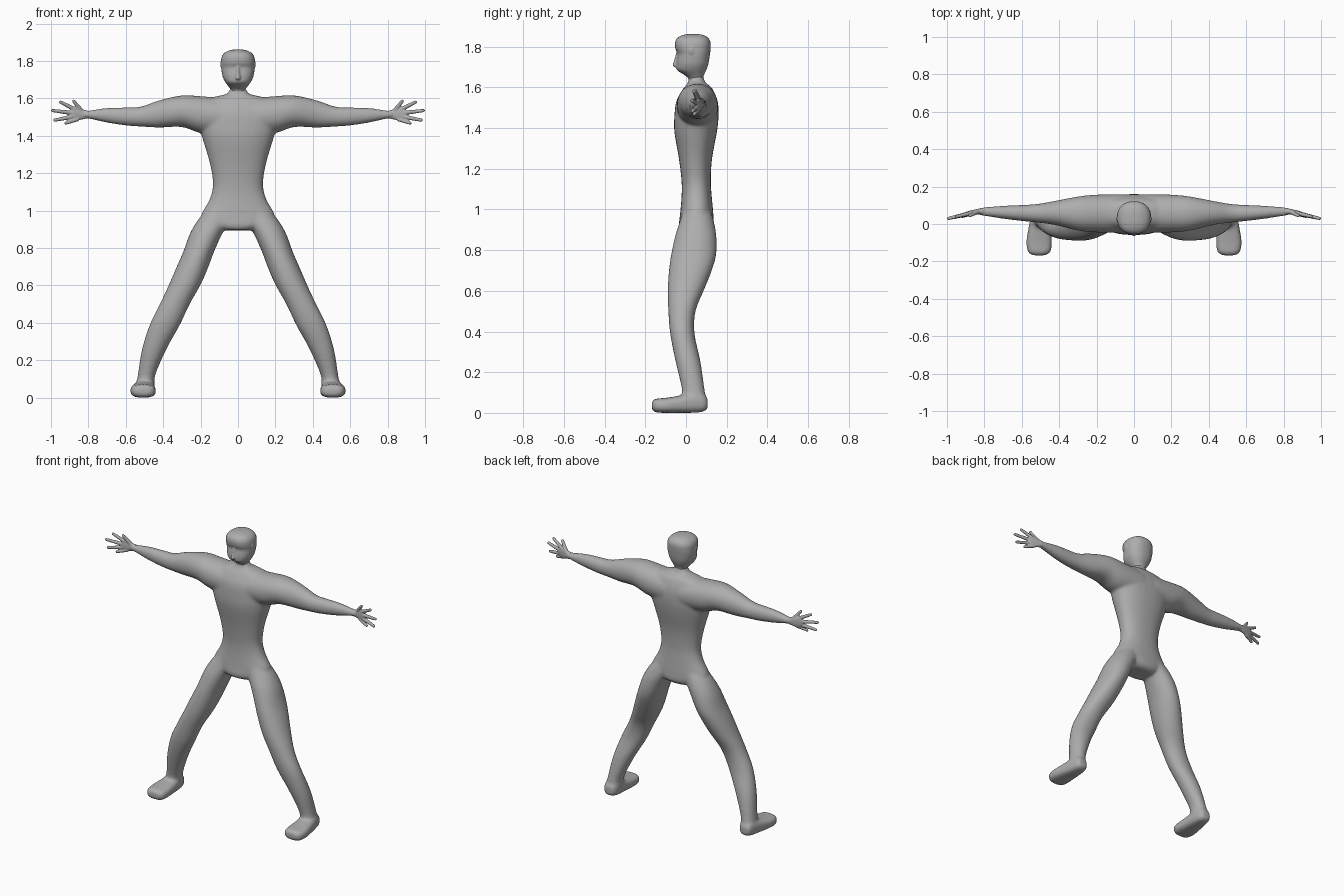
import bpy, bmesh, math
from mathutils import Vector

skin = bpy.data.materials.new("matte grey")
skin.diffuse_color = (0.42, 0.42, 0.42, 1)


def spline(rows, steps=4):
    """Catmull-Rom interpolation through the section rows."""
    out = []
    for i in range(len(rows) - 1):
        a, b, c, d = (rows[max(0, min(len(rows) - 1, i + k))] for k in (-1, 0, 1, 2))
        for s in range(steps):
            t = s / steps
            out.append([0.5 * (2 * q + (r - p) * t + (2 * p - 5 * q + 4 * r - w) * t * t
                               + (3 * q - p - 3 * r + w) * t ** 3)
                        for p, q, r, w in zip(a, b, c, d)])
    return out + [list(rows[-1])]


def loft(bm, axis, rows, side=1, power=2.3, n=32):
    """Closed tube of rounded sections: (position, a0, a1, b0, b1)."""
    rings = []
    for t, a0, a1, b0, b1 in spline(rows):
        ring = []
        for k in range(n):
            c, s = math.cos(2 * math.pi * k / n), math.sin(2 * math.pi * k / n)
            a = (a0 + a1) / 2 + (a1 - a0) / 2 * math.copysign(abs(c) ** (2 / power), c)
            b = (b0 + b1) / 2 + (b1 - b0) / 2 * math.copysign(abs(s) ** (2 / power), s)
            x, y, z = {'z': (a, b, t), 'x': (t, b, a), 'y': (a, t, b)}[axis]
            ring.append(bm.verts.new((side * x, y, z)))
        rings.append(ring)
    for r, q in zip(rings, rings[1:]):
        for k in range(n):
            bm.faces.new((r[k], r[(k + 1) % n], q[(k + 1) % n], q[k]))
    bm.faces.new(rings[0])
    bm.faces.new(rings[-1])


def ball(bm, centre, radii):
    vs = bmesh.ops.create_icosphere(bm, subdivisions=3, radius=1)["verts"]
    for v in vs:
        v.co = Vector(centre) + Vector([c * r for c, r in zip(v.co, radii)])


def finger(bm, p, q, r0, r1):
    p, q = Vector(p), Vector(q)
    d = q - p
    vs = bmesh.ops.create_cone(bm, cap_ends=True, segments=16, radius1=r0, radius2=r1,
                               depth=d.length)["verts"]
    rot = d.to_track_quat('Z', 'Y')
    for v in vs:
        v.co = rot @ v.co + (p + q) / 2
    ball(bm, q, (r1, r1, r1))


def finish(bm, name, voxel, smooth):
    """Fuse the overlapping shells into one smooth skin."""
    bmesh.ops.recalc_face_normals(bm, faces=bm.faces)
    me = bpy.data.meshes.new(name)
    bm.to_mesh(me)
    bm.free()
    me.materials.append(skin)
    for f in me.polygons:
        f.use_smooth = True
    ob = bpy.data.objects.new(name, me)
    bpy.context.collection.objects.link(ob)
    m = ob.modifiers.new("fuse", 'REMESH')
    m.mode, m.voxel_size, m.use_smooth_shade = 'VOXEL', voxel, True
    m = ob.modifiers.new("soften", 'SMOOTH')
    m.factor, m.iterations = 0.5, smooth


# torso (z, x0, x1, front, back)
body = bmesh.new()
torso = [(.895, .09, -.02, .11), (.92, .15, -.035, .135), (.97, .198, -.03, .135),
         (1.06, .152, -.022, .127), (1.14, .134, -.022, .122), (1.25, .15, -.035, .128),
         (1.38, .188, -.057, .152), (1.46, .21, -.057, .16), (1.53, .21, -.048, .155),
         (1.585, .19, -.02, .135), (1.61, .12, 0, .115), (1.625, .06, .01, .095),
         (1.66, .037, .018, .083)]
loft(body, 'z', [(z, -w, w, f, b) for z, w, f, b in torso])

for side in (1, -1):
    # arm (x, bottom, top, front, back)
    loft(body, 'x', [(.05, 1.40, 1.60, -.045, .16), (.2, 1.415, 1.612, -.045, .157),
                     (.3, 1.447, 1.616, -.035, .147), (.42, 1.444, 1.59, -.006, .124),
                     (.52, 1.449, 1.556, .008, .107), (.6, 1.455, 1.552, .016, .102),
                     (.7, 1.470, 1.549, .028, .097), (.8, 1.492, 1.535, .043, .09),
                     (.835, 1.492, 1.537, .048, .085)], side, 2.1)
    # leg (z, inner, outer, front, back)
    loft(body, 'z', [(1.0, .03, .17, -.015, .12), (.95, .04, .215, -.028, .135),
                     (.875, .085, .258, -.052, .149), (.78, .128, .293, -.073, .149),
                     (.70, .158, .328, -.084, .127), (.607, .198, .368, -.09, .09),
                     (.5, .258, .418, -.087, .047), (.39, .310, .472, -.078, .042),
                     (.26, .382, .513, -.053, .07), (.125, .441, .535, -.022, .09),
                     (.06, .447, .545, -.02, .098), (.015, .46, .54, -.02, .09)], side, 2.1)
    # foot (y, inner, outer, bottom, top)
    loft(body, 'y', [(-.168, .475, .54, .018, .055), (-.15, .447, .566, .003, .069),
                     (-.1, .439, .576, 0, .074), (-.03, .443, .566, 0, .085),
                     (.05, .448, .55, .001, .1), (.09, .458, .54, .008, .09),
                     (.106, .475, .525, .02, .07)], side, 2.8)
finish(body, "body", .0075, 14)

# head with neck (z, half width, front, back), nose and ears
head = bmesh.new()
skull = [(1.615, .05, .008, .095), (1.642, .038, .013, .085), (1.665, .052, -.014, .09),
         (1.685, .067, -.044, .1), (1.71, .08, -.048, .109), (1.735, .086, -.046, .114),
         (1.765, .09, -.042, .118), (1.79, .091, -.052, .121), (1.82, .088, -.054, .121),
         (1.842, .074, -.044, .11), (1.856, .048, -.02, .09), (1.862, .02, .01, .06)]
loft(head, 'z', [(z, -w, w, f, b) for z, w, f, b in skull])
loft(head, 'z', [(1.70, -.010, .010, -.058, -.02), (1.708, -.015, .015, -.066, -.02),
                 (1.735, -.011, .011, -.058, -.02), (1.78, -.008, .008, -.046, -.02)])
for side in (1, -1):
    ball(head, (side * .088, .026, 1.782), (.007, .014, .022))
finish(head, "head", .0045, 4)

# hands: palm and five spread fingers
fingers = [((.835, .066, 1.530), (.878, .045, 1.585), .013, .009),
           ((.87, .058, 1.540), (.948, .040, 1.580), .012, .0088),
           ((.885, .055, 1.522), (.991, .030, 1.535), .012, .0088),
           ((.88, .055, 1.503), (.979, .032, 1.484), .012, .0088),
           ((.855, .060, 1.490), (.920, .040, 1.468), .012, .0085)]
for side, label in ((1, "left"), (-1, "right")):
    hand = bmesh.new()
    loft(hand, 'x', [(.80, 1.495, 1.533, .047, .087), (.83, 1.488, 1.541, .052, .082),
                     (.87, 1.480, 1.552, .045, .073), (.892, 1.488, 1.545, .043, .067),
                     (.902, 1.50, 1.535, .045, .062)], side)
    for p, q, r0, r1 in fingers:
        finger(hand, (side * p[0], *p[1:]), (side * q[0], *q[1:]), r0, r1)
    finish(hand, label + "_hand", .0035, 3)
